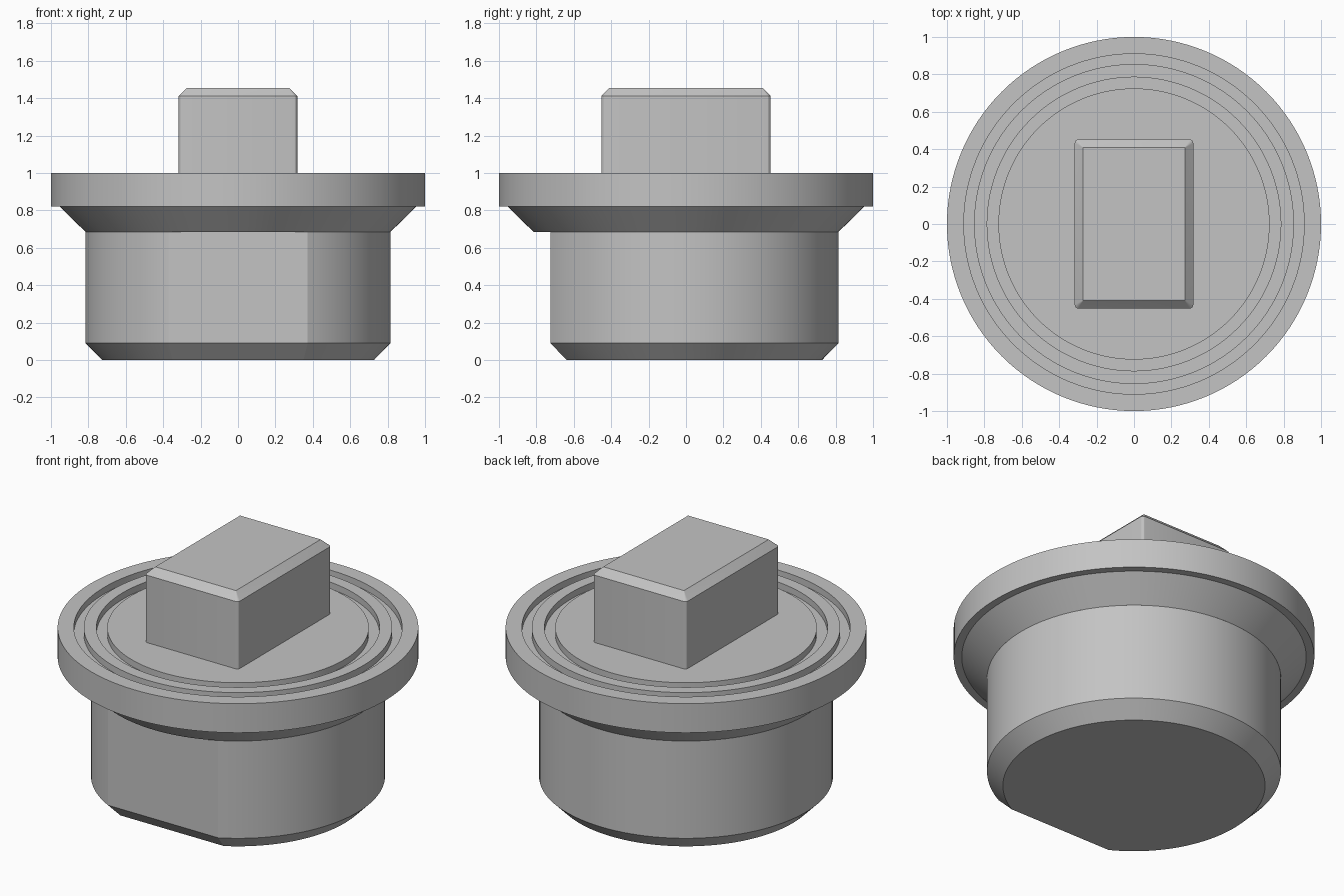
import bpy
import bmesh
from math import sin, cos, pi, radians, acos, asin

cube = bpy.data.objects.get("Cube")
if cube:
    bpy.data.objects.remove(cube)

grey = bpy.data.materials.new("plain_grey")
grey.use_nodes = True
grey.diffuse_color = (0.55, 0.55, 0.55, 1)
grey.node_tree.nodes["Principled BSDF"].inputs["Base Color"].default_value = (0.55, 0.55, 0.55, 1)


def loft(name, sections):
    """Skin a stack of closed outlines with equal point counts and cap both ends."""
    bm = bmesh.new()
    rings = [[bm.verts.new(p) for p in s] for s in sections]
    for low, high in zip(rings, rings[1:]):
        for i in range(len(low)):
            j = (i + 1) % len(low)
            bm.faces.new((low[i], low[j], high[j], high[i]))
    bm.faces.new(rings[0][::-1])
    bm.faces.new(rings[-1])
    bmesh.ops.recalc_face_normals(bm, faces=bm.faces)
    mesh = bpy.data.meshes.new(name)
    bm.to_mesh(mesh)
    bm.free()
    obj = bpy.data.objects.new(name, mesh)
    bpy.context.collection.objects.link(obj)
    mesh.materials.append(grey)
    bpy.ops.object.select_all(action='DESELECT')
    obj.select_set(True)
    bpy.context.view_layer.objects.active = obj
    bpy.ops.object.shade_smooth_by_angle(angle=radians(20))
    return obj


def circle(r, z, n=128):
    return [(r * cos(2 * pi * i / n), r * sin(2 * pi * i / n), z) for i in range(n)]


def d_outline(r, flat, z, n=96):
    """Circle cut by a straight front side at y = -flat."""
    half = acos(flat / r)
    start, sweep = -pi / 2 + half, 2 * pi - 2 * half
    return [(r * cos(start + sweep * i / n), r * sin(start + sweep * i / n), z)
            for i in range(n + 1)]


def rounded_rect(hx, hy, r, z, n=4):
    pts = []
    for k, (sx, sy) in enumerate(((1, 1), (-1, 1), (-1, -1), (1, -1))):
        for i in range(n + 1):
            a = (k + i / n) * pi / 2
            pts.append((sx * (hx - r) + r * cos(a), sy * (hy - r) + r * sin(a), z))
    return pts


# Plug body with a flat front and a chamfered foot
loft("plug_body", [d_outline(0.727, 0.637, 0), d_outline(0.815, 0.725, 0.09),
                   d_outline(0.815, 0.725, 0.685)])

# Flange: sealing cone, thick rim, and two ring grooves in the top
groove = 0.96
profile = [(0.815, 0.685), (0.955, 0.822), (1, 0.822), (1, 1),
           (0.91, 1), (0.91, groove), (0.855, groove), (0.855, 1),
           (0.785, 1), (0.785, groove), (0.725, groove), (0.725, 1)]
loft("flange", [circle(r, z) for r, z in profile])

# Rectangular drive block with softened corners and a chamfered top
loft("drive_block", [rounded_rect(0.317, 0.452, 0.02, 0.98),
                     rounded_rect(0.317, 0.452, 0.02, 1.412),
                     rounded_rect(0.273, 0.41, 0.002, 1.455)])
